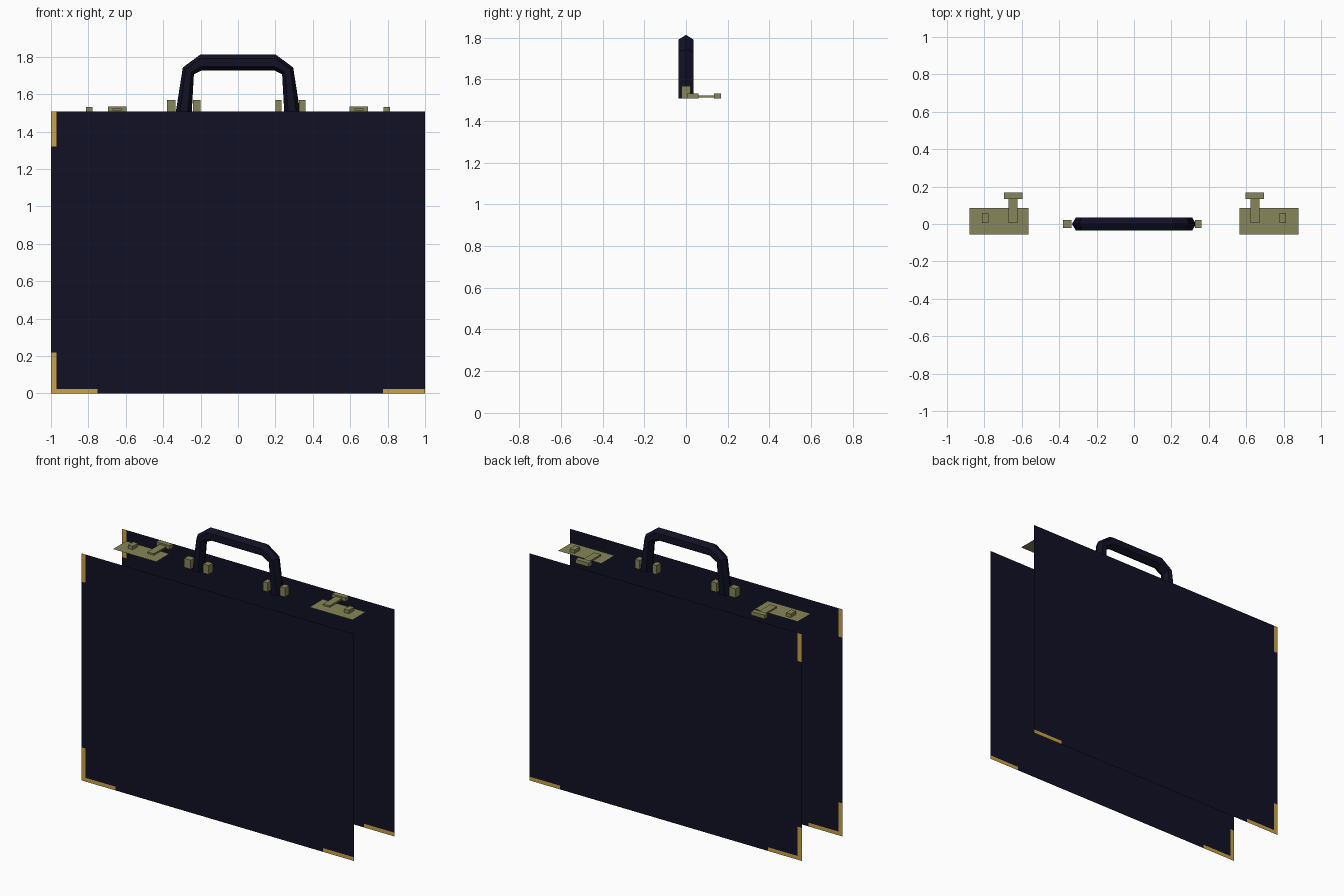
import bpy, bmesh
from mathutils import Vector

if "Cube" in bpy.data.objects:
    bpy.data.objects.remove(bpy.data.objects["Cube"])


def material(name, rgb):
    m = bpy.data.materials.new(name)
    m.diffuse_color = (*rgb, 1)
    m.use_nodes = True
    m.node_tree.nodes["Principled BSDF"].inputs["Base Color"].default_value = m.diffuse_color
    return m


NAVY = material("navy leather", (0.0055, 0.0055, 0.018))
GOLD = material("gold trim", (0.60, 0.36, 0.065))
BRASS = material("dull brass", (0.24, 0.24, 0.10))
TOP = 1.508      # height of the case
DEPTH = 0.213    # half depth of the case


def finish(bm, name, *mats):
    me = bpy.data.meshes.new(name)
    bm.to_mesh(me)
    bm.free()
    for m in mats:
        me.materials.append(m)
    ob = bpy.data.objects.new(name, me)
    bpy.context.collection.objects.link(ob)
    return ob


def box(name, x0, x1, y0, y1, z0, z1, mat=BRASS):
    bm = bmesh.new()
    bmesh.ops.create_cube(bm, size=1)
    for v in bm.verts:
        v.co = Vector(((x0 + x1) / 2 + v.co.x * (x1 - x0),
                       (y0 + y1) / 2 + v.co.y * (y1 - y0),
                       (z0 + z1) / 2 + v.co.z * (z1 - z0)))
    return finish(bm, name, mat)


def sheet(bm, pts):
    return bm.faces.new([bm.verts.new(p) for p in pts])


# Thin case panels, cut into cells so the edge trim can be coloured by position
def panel(name, y):
    bm = bmesh.new()
    pts = [(-1, y, 0), (1, y, 0), (1, y, TOP), (-1, y, TOP)]
    sheet(bm, pts if y < 0 else pts[::-1])
    cuts = [((x, 0, 0), (1, 0, 0)) for x in (-0.97, -0.75, 0.775)]
    cuts += [((0, 0, z), (0, 0, 1)) for z in (0.025, 0.22, 1.32)]
    for co, no in cuts:
        bmesh.ops.bisect_plane(bm, geom=bm.verts[:] + bm.edges[:] + bm.faces[:],
                               plane_co=co, plane_no=no)
    for f in bm.faces:
        c = f.calc_center_median()
        bottom = c.z < 0.025 and (c.x < -0.75 or c.x > 0.775)
        side = c.x < -0.97 and (c.z < 0.22 or c.z > 1.32)
        f.material_index = 1 if bottom or side else 0
    finish(bm, name, NAVY, GOLD)


panel("front_panel", -DEPTH)
panel("back_panel", DEPTH)

# Handle: hexagonal section swept between an outer and an inner outline
outer = [(-0.332, TOP), (-0.295, 1.743), (-0.2, 1.813)]
inner = [(-0.247, TOP), (-0.236, 1.706), (-0.196, 1.726)]
outer += [(-x, z) for x, z in reversed(outer)]
inner += [(-x, z) for x, z in reversed(inner)]
section = [(0, 0), (0.25, 0.035), (0.75, 0.035), (1, 0), (0.75, -0.035), (0.25, -0.035)]
bm = bmesh.new()
rings = []
for (ox, oz), (ix, iz) in zip(outer, inner):
    rings.append([bm.verts.new((ox + (ix - ox) * t, y, oz + (iz - oz) * t))
                  for t, y in section])
for a, b in zip(rings, rings[1:]):
    for i in range(6):
        j = (i + 1) % 6
        bm.faces.new((a[i], a[j], b[j], b[i]))
bm.faces.new(rings[0])
bm.faces.new(rings[-1])
bmesh.ops.recalc_face_normals(bm, faces=bm.faces[:])
finish(bm, "handle", NAVY)

# Brass posts either side of each handle leg
for i, (x0, x1) in enumerate([(-0.38, -0.333), (-0.24, -0.2), (0.2, 0.232), (0.325, 0.36)]):
    box(f"handle_post_{i + 1}", x0, x1, -0.022, 0.022, TOP, 1.568)

# Latches: flat plate, small button and a T-shaped catch
for side, s in (("left", -1), ("right", 1)):
    def span(a, b):
        return sorted((s * a, s * b))
    x0, x1 = span(0.563, 0.88)
    bm = bmesh.new()
    sheet(bm, [(x0, -0.055, TOP), (x1, -0.055, TOP), (x1, 0.085, TOP), (x0, 0.085, TOP)])
    finish(bm, f"latch_plate_{side}", BRASS)
    box(f"latch_button_{side}", *span(0.777, 0.812), 0.005, 0.06, TOP, 1.531)
    box(f"latch_stem_{side}", *span(0.622, 0.67), 0.005, 0.135, TOP + 0.004, 1.523)
    box(f"latch_bar_{side}", *span(0.597, 0.695), 0.135, 0.168, TOP, 1.533)
